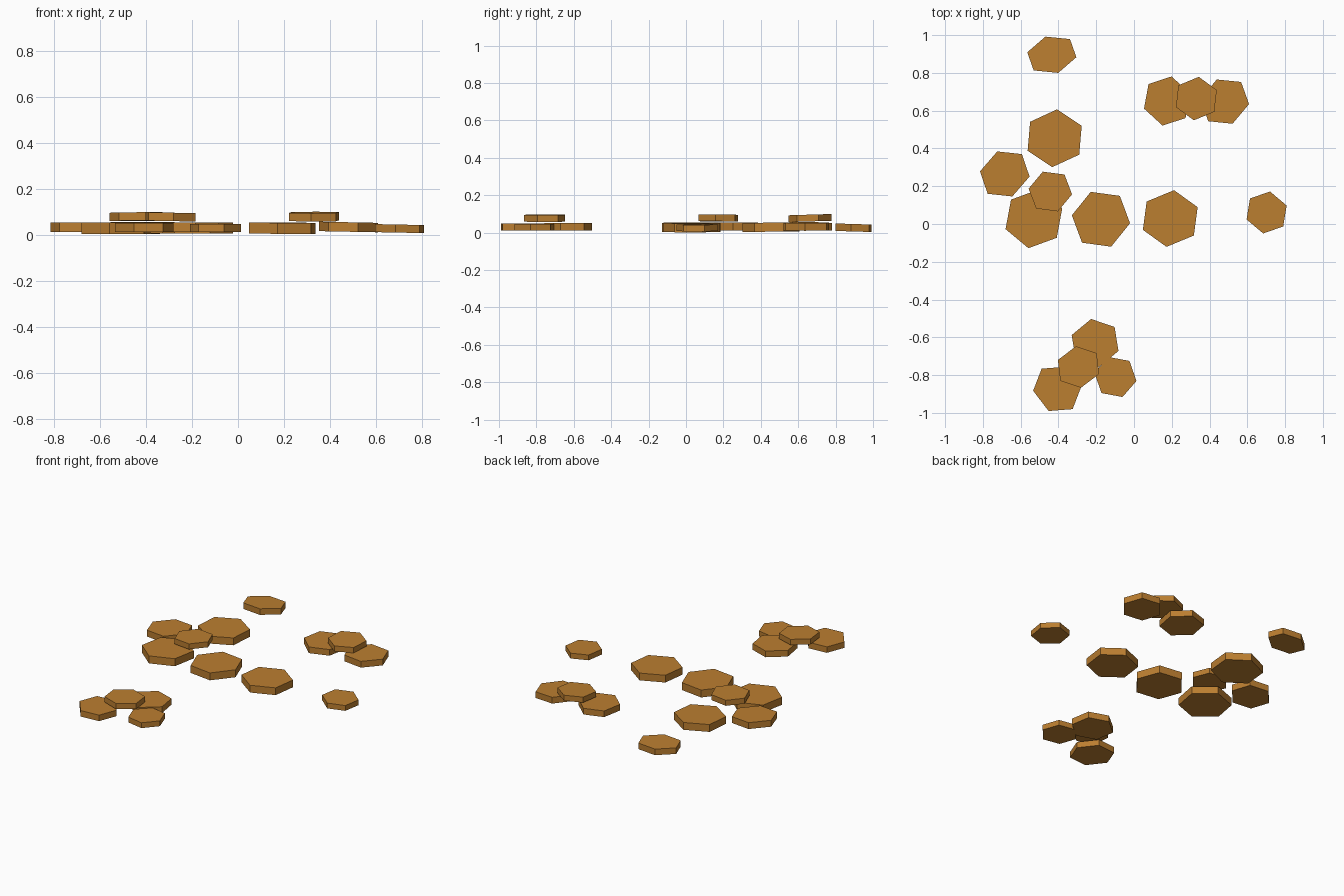
import bpy, bmesh
from mathutils import Vector

mat = bpy.data.materials.new("ochre")
mat.diffuse_color = (0.50, 0.21, 0.03, 1)

# centre x, y, mid height, first corner dx, dy, second corner dx, dy, slope in x, y
BIG = [
    (-0.53, 0.028, .027, .150, .055, .029, .156, 0, 0),
    (-0.175, 0.025, .029, .154, -.021, .100, .124, 0, 0),
    (0.192, 0.029, .027, .145, .060, .020, .150, -.01, 0),
    (-0.42, 0.454, .029, .143, .066, .013, .153, 0, .01),
]
MEDIUM = [
    (-0.684, 0.265, .032, .131, -.014, .091, .105, 0, 0),
    (0.175, 0.651, .032, .122, .040, .024, .130, 0, 0),
    (0.48, 0.648, .033, .129, -.013, .087, .104, -.02, 0),
    (-0.206, -0.63, .032, .124, -.042, .103, .085, 0, 0),
    (-0.407, -0.873, .030, .127, .010, .045, .117, 0, 0),
    (-0.435, 0.896, .026, .130, -.013, .096, .083, 0, -.03),
    (0.702, 0.061, .026, .106, .037, .018, .111, -.02, 0),
    (-0.098, -0.81, .028, .111, -.021, .074, .085, 0, 0),
]
STACKED = [
    (-0.443, 0.172, .078, .115, -.015, .075, .090, .01, -.01),
    (0.33, 0.664, .078, .108, .045, .013, .115, 0, .03),
    (-0.294, -0.757, .077, .109, -.037, .096, .073, -.02, 0),
]


def hex_slab(name, x, y, z, ax, ay, bx, by, sx, sy):
    """Slightly squashed six-sided slab spanned by two neighbouring corners."""
    a, b = Vector((ax, ay)), Vector((bx, by))
    thick = 0.155 * (a.length + b.length)
    bm = bmesh.new()
    rings = []
    for h in (-thick / 2, thick / 2):
        rings.append([bm.verts.new((c.x, c.y, h + sx * c.x + sy * c.y))
                      for c in (a, b, b - a, -a, -b, a - b)])
    low, high = rings
    bm.faces.new(low[::-1])
    bm.faces.new(high)
    for i in range(6):
        j = (i + 1) % 6
        bm.faces.new((low[i], low[j], high[j], high[i]))
    me = bpy.data.meshes.new(name)
    bm.to_mesh(me)
    bm.free()
    me.materials.append(mat)
    ob = bpy.data.objects.new(name, me)
    ob.location = (x, y, z)
    bpy.context.collection.objects.link(ob)


# Ground slabs and the upper slabs resting on them
for label, slabs in (("large_slab", BIG), ("small_slab", MEDIUM), ("stacked_slab", STACKED)):
    for n, s in enumerate(slabs, 1):
        hex_slab(f"{label}_{n}", *s)
